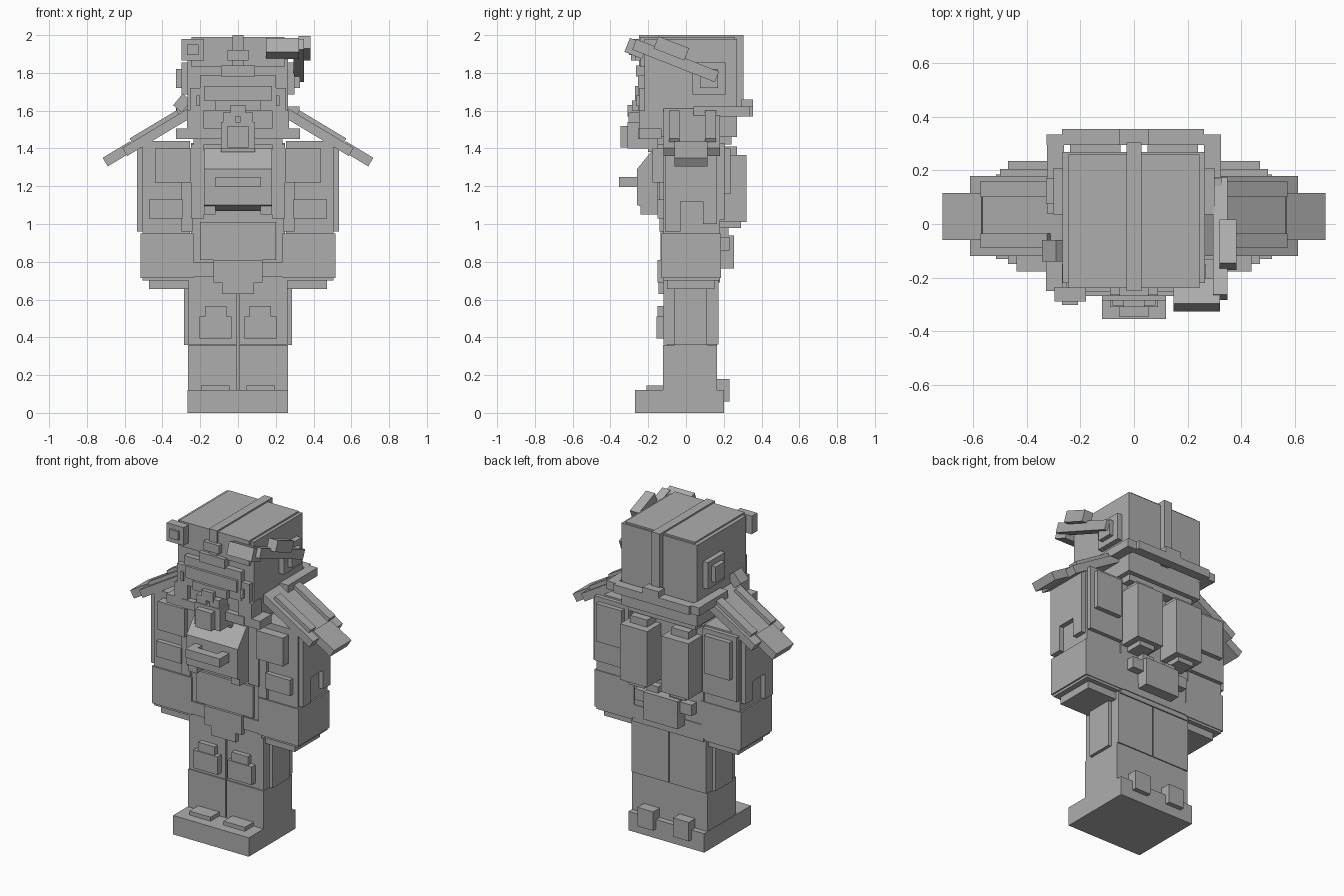
import bpy, bmesh, math
from mathutils import Matrix, Vector

grey = bpy.data.materials.new("plain_grey")
grey.diffuse_color = (0.42, 0.42, 0.42, 1)


def finish(name, bm):
    bmesh.ops.recalc_face_normals(bm, faces=bm.faces)
    me = bpy.data.meshes.new(name)
    bm.to_mesh(me)
    bm.free()
    me.materials.append(grey)
    ob = bpy.data.objects.new(name, me)
    bpy.context.collection.objects.link(ob)
    return ob


def box(name, x0, x1, y0, y1, z0, z1, axis=None, deg=0):
    """Box from its limits, optionally turned about its own centre."""
    bm = bmesh.new()
    bmesh.ops.create_cube(bm, size=1)
    m = Matrix.Translation(((x0 + x1) / 2, (y0 + y1) / 2, (z0 + z1) / 2))
    if axis:
        m = m @ Matrix.Rotation(math.radians(deg), 4, axis)
    m = m @ Matrix.Diagonal((x1 - x0, y1 - y0, z1 - z0, 1))
    bmesh.ops.transform(bm, matrix=m, verts=bm.verts)
    return finish(name, bm)


def pair(name, x0, x1, y0, y1, z0, z1, axis=None, deg=0):
    """The same box on both sides of the body."""
    box("right_" + name, x0, x1, y0, y1, z0, z1, axis, deg)
    box("left_" + name, -x1, -x0, y0, y1, z0, z1, axis, -deg)


def prism(name, pts, x0, x1):
    """Side profile of (y, z) points extruded along x."""
    bm = bmesh.new()
    f = bm.faces.new([bm.verts.new((x0, y, z)) for y, z in pts])
    r = bmesh.ops.extrude_face_region(bm, geom=[f])
    vs = [g for g in r["geom"] if isinstance(g, bmesh.types.BMVert)]
    bmesh.ops.translate(bm, verts=vs, vec=Vector((x1 - x0, 0, 0)))
    return finish(name, bm)


# Legs and feet
box("legs", -0.235, 0.235, -0.10, 0.165, 0, 0.72)
pair("leg_shell", 0.004, 0.265, -0.122, 0.165, 0.0, 0.36)
pair("thigh", 0.004, 0.262, -0.118, 0.172, 0.362, 0.72)
box("feet", -0.268, 0.265, -0.27, 0.20, 0, 0.12)
pair("toe_cap", 0.045, 0.195, -0.21, -0.10, 0.12, 0.145)
pair("heel", 0.07, 0.18, 0.15, 0.23, 0.06, 0.18)
pair("knee_pad", 0.035, 0.205, -0.155, -0.10, 0.395, 0.51)
pair("knee_pad_top", 0.06, 0.175, -0.15, -0.10, 0.51, 0.565)
pair("thigh_plate", 0.24, 0.285, -0.06, 0.11, 0.36, 0.66)
pair("thigh_plate_rim", 0.24, 0.278, -0.04, 0.09, 0.52, 0.66)

# Torso, belt and hanging cloth
box("torso", -0.25, 0.25, -0.12, 0.18, 0.69, 1.43)
box("belt", -0.20, 0.20, -0.135, 0.18, 0.81, 1.01)
box("waist", -0.235, 0.235, -0.13, 0.185, 0.72, 0.80)
box("loin_cloth", -0.13, 0.13, -0.15, -0.10, 0.69, 0.81)
box("loin_cloth_tip", -0.085, 0.085, -0.145, -0.10, 0.63, 0.70)

# Chest pack with carrying handle
prism("chest_pack", [(-0.10, 1.40), (-0.17, 1.40), (-0.26, 1.29),
                     (-0.26, 1.10), (-0.16, 1.07), (-0.10, 1.07)], -0.18, 0.18)
pair("chest_pack_foot", 0.12, 0.18, -0.24, -0.12, 1.05, 1.10)
box("handle", -0.12, 0.12, -0.355, -0.30, 1.195, 1.25)
pair("handle_post", 0.07, 0.12, -0.31, -0.25, 1.195, 1.25)
pair("chest_strap", 0.18, 0.25, -0.15, -0.10, 1.03, 1.42)

# Back tanks and pouches
pair("tank", 0.05, 0.24, 0.17, 0.32, 1.01, 1.365)
pair("tank_cap", 0.085, 0.205, 0.17, 0.27, 1.36, 1.41)
pair("tank_nozzle", 0.09, 0.20, 0.17, 0.29, 0.98, 1.02)
box("back_pouch", -0.12, 0.12, 0.17, 0.255, 0.765, 0.94)
pair("pouch_clip", 0.10, 0.20, 0.17, 0.23, 0.86, 0.93)
pair("pouch_buckle", 0.04, 0.12, 0.17, 0.225, 0.93, 0.98)

# Arms with cuffs, hands and cloth plates
pair("arm", 0.255, 0.505, -0.12, 0.18, 0.70, 1.44)
pair("hand", 0.235, 0.47, -0.10, 0.15, 0.655, 0.73)
pair("cuff", 0.235, 0.515, -0.13, 0.185, 0.715, 0.95)
pair("arm_side_plate", 0.48, 0.535, -0.11, 0.165, 1.12, 1.43)
pair("arm_side_front_tab", 0.48, 0.535, -0.11, -0.03, 0.96, 1.13)
pair("arm_side_back_tab", 0.48, 0.535, 0.09, 0.165, 1.0, 1.13)
pair("arm_front_plate", 0.25, 0.44, -0.178, -0.10, 1.22, 1.40)
pair("arm_front_tab", 0.295, 0.47, -0.15, -0.10, 1.03, 1.13)
pair("arm_front_strip", 0.24, 0.30, -0.14, -0.10, 0.96, 1.26)
pair("arm_back_plate", 0.29, 0.47, 0.15, 0.235, 1.16, 1.40)
pair("arm_back_panel", 0.26, 0.50, 0.15, 0.205, 1.02, 1.43)

# Sloping shoulder guards
pair("shoulder_guard", 0.20, 0.63, -0.12, 0.18, 1.467, 1.517, "Y", 31)
pair("shoulder_front_strip", 0.295, 0.585, -0.09, -0.035, 1.495, 1.53, "Y", 31)
pair("shoulder_back_strip", 0.295, 0.585, 0.10, 0.16, 1.495, 1.53, "Y", 31)
pair("shoulder_tip", 0.545, 0.715, -0.06, 0.115, 1.345, 1.398, "Y", 31)

# Head, crest and helmet bands
box("neck", -0.235, 0.235, -0.15, 0.24, 1.42, 1.50)
box("head", -0.268, 0.265, -0.22, 0.27, 1.46, 1.98)
box("helmet_top", -0.245, 0.245, -0.24, 0.26, 1.83, 1.99)
box("crest", -0.028, 0.028, -0.25, 0.305, 1.58, 2.0)
box("nape_band", -0.327, 0.322, 0.295, 0.335, 1.57, 1.622)
box("nape_band_outer", -0.27, 0.262, 0.295, 0.355, 1.57, 1.622)
box("nape_clip", -0.056, 0.056, 0.295, 0.355, 1.57, 1.66)
pair("side_band", 0.262, 0.325, 0.04, 0.335, 1.57, 1.622)
pair("ear_pad", 0.25, 0.30, 0.035, 0.21, 1.685, 1.855)
pair("ear_button", 0.25, 0.328, 0.075, 0.17, 1.72, 1.82)
pair("jaw_band", 0.20, 0.328, -0.25, -0.13, 1.45, 1.505)
pair("cheek_guard", 0.18, 0.27, -0.25, -0.15, 1.50, 1.60)
box("chin_band", -0.22, 0.22, -0.255, -0.15, 1.45, 1.505)
box("chin", -0.09, 0.09, -0.20, -0.10, 1.38, 1.46)

# Face: visor, brow, nose and mouthpiece
box("visor_frame", -0.20, 0.20, -0.255, -0.20, 1.60, 1.785)
box("visor", -0.18, 0.18, -0.27, -0.20, 1.655, 1.73)
box("visor_lower", -0.12, 0.12, -0.285, -0.20, 1.60, 1.655)
pair("visor_end", 0.20, 0.255, -0.25, -0.20, 1.58, 1.72)
pair("visor_pin", 0.20, 0.22, -0.265, -0.20, 1.625, 1.68)
box("brow", -0.09, 0.09, -0.265, -0.20, 1.78, 1.84)
box("forehead_badge", -0.055, 0.055, -0.27, -0.20, 1.865, 1.92)
box("nose", -0.04, 0.04, -0.31, -0.20, 1.57, 1.63)
pair("nostril", 0.012, 0.08, -0.305, -0.20, 1.53, 1.59)
box("mouthpiece_base", -0.09, 0.09, -0.31, -0.15, 1.40, 1.54)
box("mouthpiece", -0.055, 0.055, -0.348, -0.20, 1.405, 1.52)

# Head lamp and cheek fin on the left
box("lamp", -0.298, -0.18, -0.29, -0.235, 1.865, 1.98)
box("lamp_lens", -0.27, -0.21, -0.302, -0.25, 1.895, 1.95)
box("cheek_fin", -0.325, -0.265, -0.14, -0.06, 1.60, 1.68, "Y", 40)

# Raised eyepiece on a tilted arm
box("eyepiece_arm", 0.295, 0.35, -0.29, 0.18, 1.835, 1.895, "X", -21.5)
box("eyepiece", 0.147, 0.322, -0.315, -0.215, 1.89, 1.97, "X", -21.5)
box("eyepiece_block", 0.32, 0.383, -0.165, 0.01, 1.895, 1.965, "X", -21.5)
